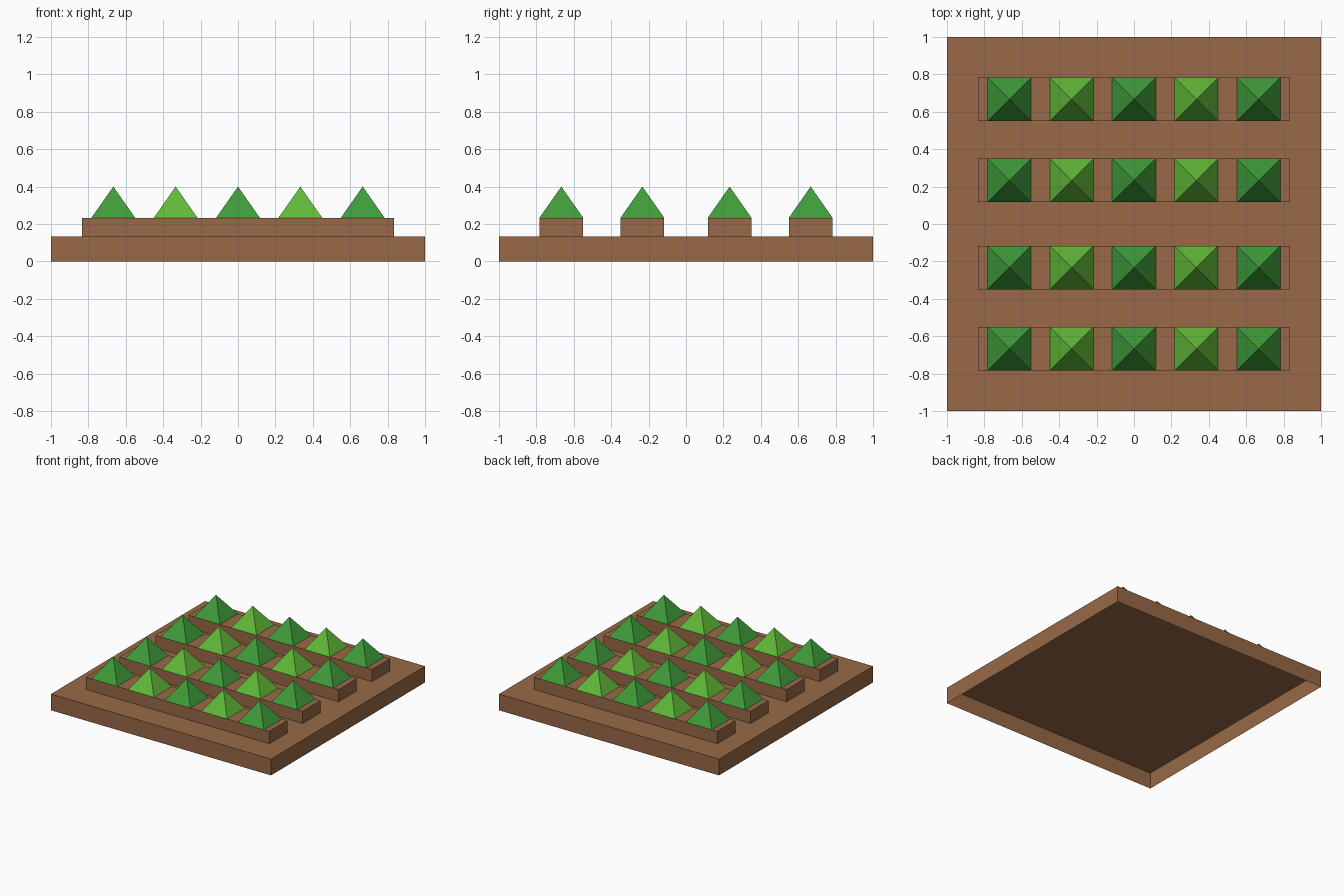
import bpy
import bmesh

cube = bpy.data.objects.get("Cube")
if cube:
    bpy.data.objects.remove(cube, do_unlink=True)


def make_material(name, srgb):
    color = [((c / 255 + 0.055) / 1.055) ** 2.4 for c in srgb] + [1]
    mat = bpy.data.materials.new(name)
    mat.use_nodes = True
    mat.diffuse_color = color
    mat.node_tree.nodes["Principled BSDF"].inputs["Base Color"].default_value = color
    return mat


soil = make_material("soil brown", (152, 105, 71))
dark_leaf = make_material("dark leaf green", (63, 157, 58))
light_leaf = make_material("light leaf green", (98, 186, 58))


def solid(name, center, half, z0, z1, mat, pointed=False):
    """Flat-sided shell with an open underside: a box, or a pyramid if pointed."""
    bm = bmesh.new()
    (cx, cy), (hx, hy) = center, half
    corners = [(cx + sx * hx, cy + sy * hy)
               for sx, sy in ((-1, -1), (1, -1), (1, 1), (-1, 1))]
    base = [bm.verts.new((x, y, z0)) for x, y in corners]
    if pointed:
        tip = bm.verts.new((cx, cy, z1))
        for i in range(4):
            bm.faces.new((base[i], base[(i + 1) % 4], tip))
    else:
        top = [bm.verts.new((x, y, z1)) for x, y in corners]
        bm.faces.new(top)
        for i in range(4):
            j = (i + 1) % 4
            bm.faces.new((base[i], base[j], top[j], top[i]))
    mesh = bpy.data.meshes.new(name)
    bm.to_mesh(mesh)
    bm.free()
    mesh.materials.append(mat)
    obj = bpy.data.objects.new(name, mesh)
    bpy.context.collection.objects.link(obj)


GROUND, RIDGE, TIP = 0.1333, 0.2333, 0.4
HALF = 0.1167

# Ground slab, hollow underneath
solid("ground_slab", (0, 0), (1, 1), 0, GROUND, soil)

# Raised soil rows, each with five alternating plants
for row, y in enumerate((-0.6667, -0.2333, 0.2333, 0.6667), 1):
    solid(f"soil_row_{row}", (0, y), (0.8333, HALF), GROUND, RIDGE, soil)
    for col in range(5):
        leaf = light_leaf if col % 2 else dark_leaf
        solid(f"plant_{row}_{col + 1}", ((col - 2) / 3, y), (HALF, HALF),
              RIDGE, TIP, leaf, pointed=True)
